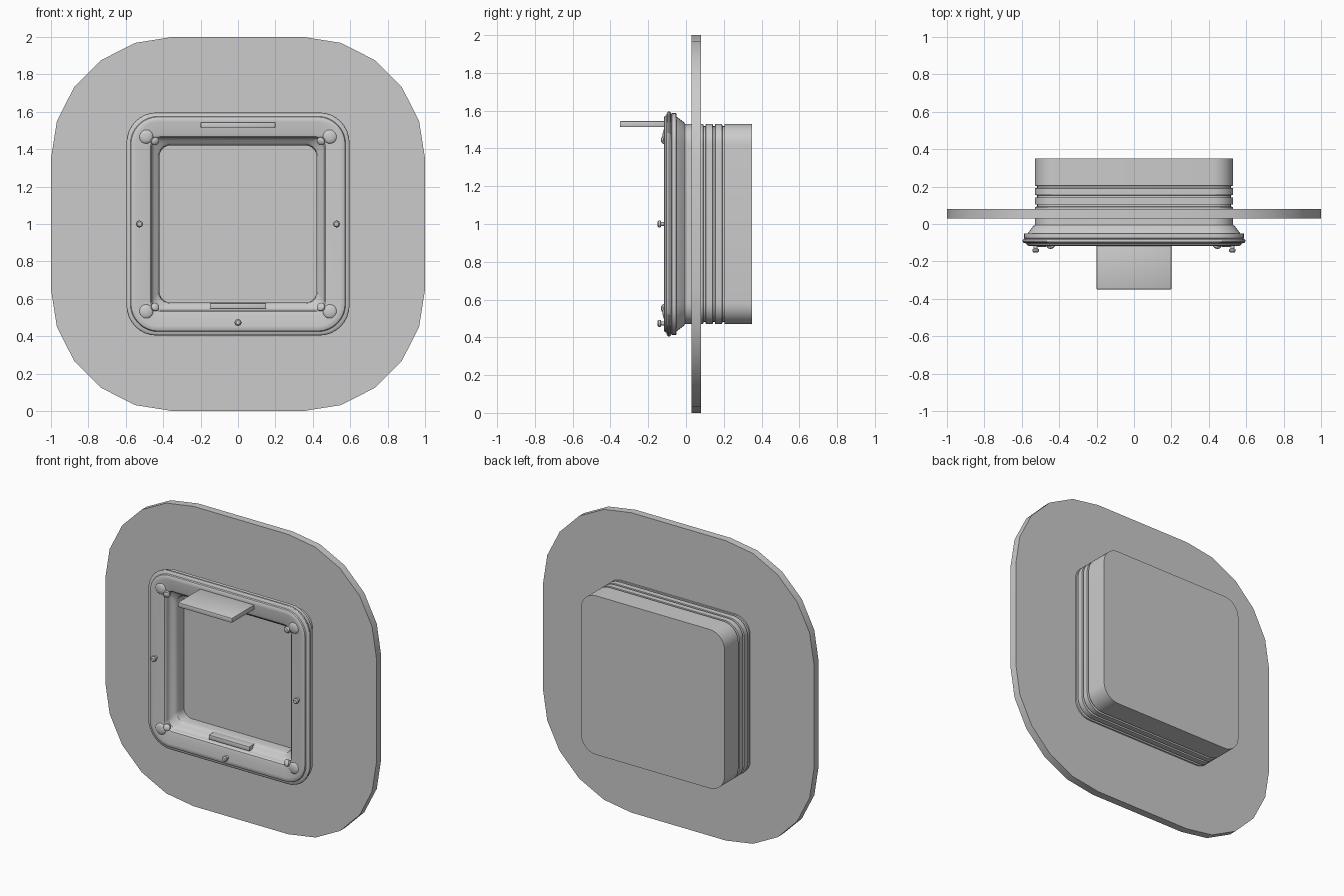
import bpy, bmesh
from math import sin, cos, pi, radians
from mathutils import Matrix, Vector

if "Cube" in bpy.data.objects:
    bpy.data.objects.remove(bpy.data.objects["Cube"], do_unlink=True)

MID = 1.0  # height of the centre axis


def finish(name, bm, angle=30):
    bmesh.ops.recalc_face_normals(bm, faces=bm.faces)
    mesh = bpy.data.meshes.new(name)
    bm.to_mesh(mesh)
    bm.free()
    obj = bpy.data.objects.new(name, mesh)
    bpy.context.collection.objects.link(obj)
    bpy.ops.object.select_all(action="DESELECT")
    obj.select_set(True)
    bpy.context.view_layer.objects.active = obj
    bpy.ops.object.shade_smooth_by_angle(angle=radians(angle))
    return obj


def rounded_square(half, radius, y, steps):
    """Outline of a rounded square standing in the xz plane."""
    points = []
    for quarter in range(4):
        mid = (quarter + 0.5) * pi / 2
        sx = 1 if cos(mid) > 0 else -1
        sz = 1 if sin(mid) > 0 else -1
        for i in range(steps + 1):
            a = (quarter + i / steps) * pi / 2
            points.append((sx * (half - radius) + radius * cos(a), y,
                           MID + sz * (half - radius) + radius * sin(a)))
    return points


def loft(name, sections, steps, cap_start=True, cap_end=True):
    """Skin a row of (half width, y, corner radius) sections."""
    bm = bmesh.new()
    rings = [[bm.verts.new(p) for p in rounded_square(h, r, y, steps)]
             for h, y, r in sections]
    for a, b in zip(rings, rings[1:]):
        for i in range(len(a)):
            j = (i + 1) % len(a)
            bm.faces.new((a[i], a[j], b[j], b[i]))
    if cap_start:
        bm.faces.new(rings[0])
    if cap_end:
        bm.faces.new(rings[-1])
    return finish(name, bm)


def slab(name, size, centre, bevel):
    bm = bmesh.new()
    bmesh.ops.create_cube(bm, size=1)
    bmesh.ops.scale(bm, vec=size, verts=bm.verts)
    bmesh.ops.translate(bm, vec=centre, verts=bm.verts)
    bmesh.ops.bevel(bm, geom=bm.edges, offset=bevel, segments=2,
                    profile=0.5, affect="EDGES")
    return finish(name, bm)


def stud(name, base, direction, profile, sides=16):
    """Turned pin: (radius, height) steps along a direction, closed on top."""
    bm = bmesh.new()
    turn = Vector((0, 0, 1)).rotation_difference(Vector(direction)).to_matrix().to_4x4()
    place = Matrix.Translation(base) @ turn
    rings = []
    for r, h in profile:
        rings.append([bm.verts.new(place @ Vector((r * cos(2 * pi * i / sides),
                                                   r * sin(2 * pi * i / sides), h)))
                      for i in range(sides)])
    for a, b in zip(rings, rings[1:]):
        for i in range(sides):
            j = (i + 1) % sides
            bm.faces.new((a[i], a[j], b[j], b[i]))
    bm.faces.new(rings[0])
    bm.faces.new(rings[-1])
    return finish(name, bm, 40)


# Wide mounting plate with faceted corners
loft("mounting_plate", [(1.0, 0.03, 0.65), (1.0, 0.08, 0.65)], 5)

# Back box with three shallow grooves, flared collar, beaded rim, inner lip
body = [(0.53, 0.35, 0.11)]
for groove in (0.198, 0.148, 0.098):
    body += [(0.53, groove + 0.007, 0.11), (0.518, groove + 0.005, 0.1),
             (0.518, groove - 0.005, 0.1), (0.53, groove - 0.007, 0.11)]
body += [(0.53, -0.005, 0.11), (0.54, -0.012, 0.12), (0.568, -0.05, 0.14),
         (0.588, -0.052, 0.16), (0.588, -0.074, 0.16), (0.582, -0.078, 0.155)]
# Rounded bead around the rim
for i in range(7):
    a = -pi / 2 + pi * i / 6
    body.append((0.584 + 0.012 * cos(a), -0.09 - 0.012 * sin(a), 0.16))
body += [(0.576, -0.104, 0.15), (0.572, -0.112, 0.145), (0.562, -0.117, 0.135),
         (0.545, -0.117, 0.12), (0.52, -0.113, 0.1), (0.485, -0.111, 0.075),
         (0.468, -0.106, 0.06), (0.46, -0.096, 0.05), (0.458, -0.075, 0.05),
         (0.45, -0.062, 0.055), (0.432, -0.052, 0.06), (0.424, -0.042, 0.06),
         (0.42, -0.02, 0.06), (0.42, 0.035, 0.06)]
loft("box_and_rim", body, 8, cap_end=False)

# Top handle tab and the small plate on the lower lip
slab("top_tab", (0.4, 0.26, 0.032), (0, -0.22, MID + 0.529), 0.005)
slab("lower_lip_plate", (0.3, 0.06, 0.03), (0, -0.065, MID - 0.438), 0.003)

# Domed corner bumpers and slanted inner corner pins
dome = [(0.038 * cos(i * pi / 12), 0.014 * sin(i * pi / 12)) for i in range(6)]
pin = [(0.016, 0), (0.016, 0.03), (0.022, 0.032), (0.022, 0.042), (0.012, 0.05)]
for sx, side in ((1, "left"), (-1, "right")):
    for sz, level in ((1, "upper"), (-1, "lower")):
        stud(f"{level}_{side}_bumper", (sx * 0.492, -0.11, MID + sz * 0.468),
             (0, -1, 0), [(0.038, -0.01)] + dome, 24)
        stud(f"{level}_{side}_corner_pin", (sx * 0.455, -0.083, MID + sz * 0.455),
             (-sx * 0.35, -1, -sz * 0.35), pin)

# Screw studs at the sides and bottom
screw = [(0.011, 0), (0.011, 0.022), (0.018, 0.024), (0.018, 0.035), (0.012, 0.042)]
for name, x, z in (("left_screw", 0.526, 0), ("right_screw", -0.526, 0),
                   ("bottom_screw", 0, -0.526)):
    stud(name, (x, -0.11, MID + z), (0, -1, 0), screw)
